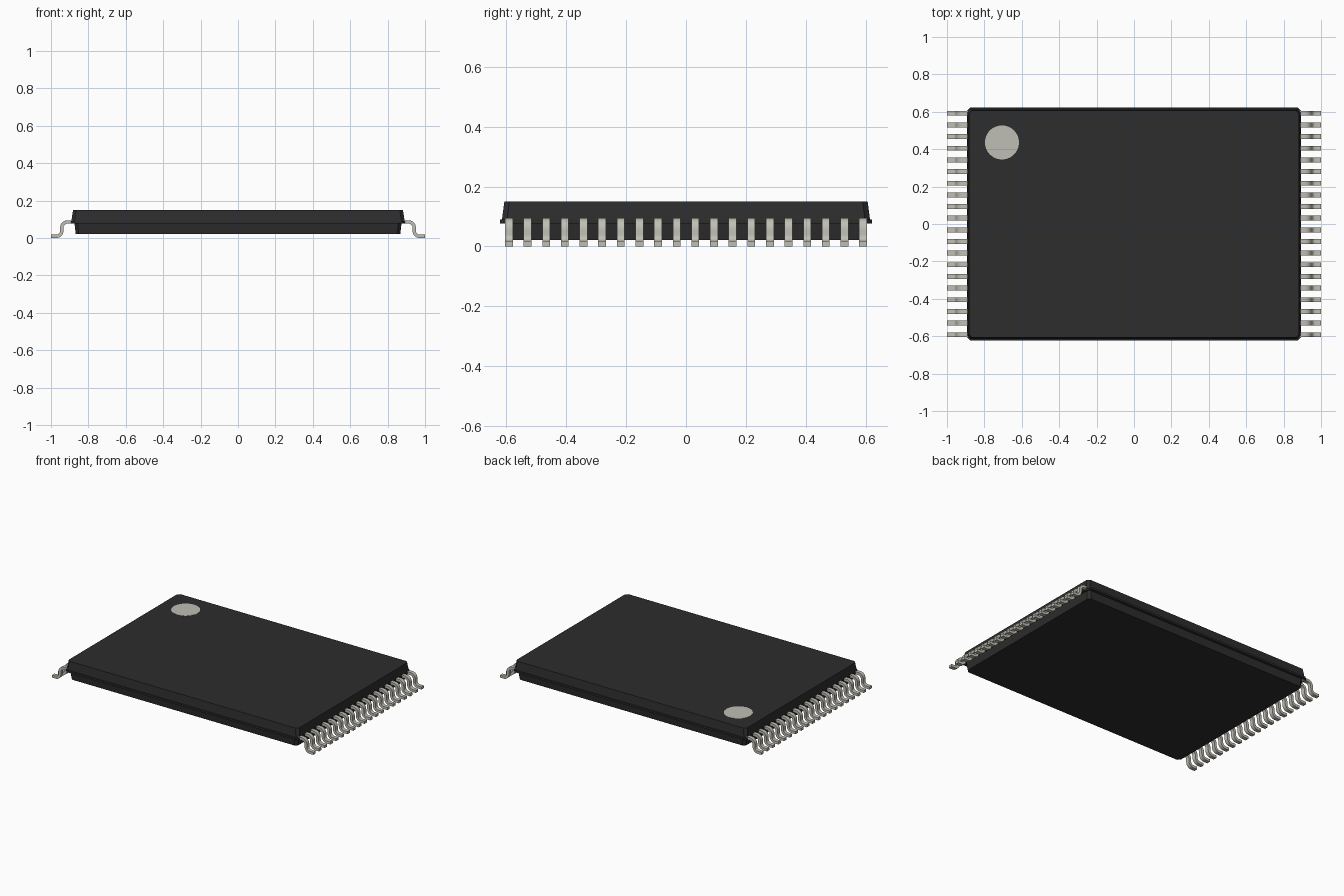
import bpy, bmesh, math

if "Cube" in bpy.data.objects:
    bpy.data.objects.remove(bpy.data.objects["Cube"], do_unlink=True)


def material(name, rgb, metal=0.0):
    m = bpy.data.materials.new(name)
    m.use_nodes = True
    m.diffuse_color = (*rgb, 1)
    m.node_tree.nodes["Principled BSDF"].inputs["Base Color"].default_value = (*rgb, 1)
    return m


black = material("black plastic", (0.026, 0.026, 0.026))
metal = material("pale metal", (0.53, 0.52, 0.46))


def finish(name, bm, mat):
    bmesh.ops.recalc_face_normals(bm, faces=bm.faces)
    me = bpy.data.meshes.new(name)
    bm.to_mesh(me)
    bm.free()
    me.materials.append(mat)
    ob = bpy.data.objects.new(name, me)
    bpy.context.collection.objects.link(ob)
    return ob


# Package body: chamfered rectangles lofted up through the parting-line ledge
def outline(hx, hy, c):
    return [(hx, -hy + c), (hx, hy - c), (hx - c, hy), (-hx + c, hy),
            (-hx, hy - c), (-hx, -hy + c), (-hx + c, -hy), (hx - c, -hy)]


levels = [(0.868, 0.597, 0.022), (0.874, 0.603, 0.077), (0.893, 0.622, 0.077),
          (0.893, 0.622, 0.090), (0.891, 0.615, 0.090), (0.882, 0.607, 0.150)]
bm = bmesh.new()
rings = [[bm.verts.new((x, y, z)) for x, y in outline(hx, hy, 0.017)]
         for hx, hy, z in levels]
for lower, upper in zip(rings, rings[1:]):
    for i in range(8):
        j = (i + 1) % 8
        bm.faces.new((lower[i], lower[j], upper[j], upper[i]))
bm.faces.new(rings[0])
bm.faces.new(rings[-1])
finish("package_body", bm, black)

# First-pin marker: thin disc on the top face
bm = bmesh.new()
bmesh.ops.create_cone(bm, cap_ends=True, segments=48, radius1=0.091,
                      radius2=0.091, depth=0.002)
bmesh.ops.translate(bm, verts=bm.verts, vec=(-0.706, 0.436, 0.150))
finish("pin_marker", bm, metal)

# Gull-wing lead: a strip swept along two opposite quarter bends
COUNT, PITCH, WIDTH, THICK, R, STEPS = 20, 0.0623, 0.026, 0.018, 0.03, 8
path = [(0.86, 0.086, math.pi / 2)]          # x, z, angle of the upper normal
for i in range(STEPS + 1):
    a = math.pi / 2 * (1 - i / STEPS)
    path.append((0.912 + R * math.cos(a), 0.056 + R * math.sin(a), a))
for i in range(STEPS + 1):
    a = math.pi / 2 * i / STEPS
    path.append((0.972 - R * math.cos(a), 0.039 - R * math.sin(a), a))
path.append((1.0, 0.009, math.pi / 2))

bm = bmesh.new()
sections = []
y0 = -PITCH * (COUNT - 1) / 2
for x, z, a in path:
    dx, dz = math.cos(a) * THICK / 2, math.sin(a) * THICK / 2
    sections.append([bm.verts.new((x + s * dx, y0 + t * WIDTH / 2, z + s * dz))
                     for s, t in ((-1, -1), (-1, 1), (1, 1), (1, -1))])
for p, q in zip(sections, sections[1:]):
    for i in range(4):
        j = (i + 1) % 4
        bm.faces.new((p[i], p[j], q[j], q[i]))
bm.faces.new(sections[0])
bm.faces.new(sections[-1])
leads = finish("leads", bm, metal)

bpy.ops.object.select_all(action="DESELECT")
leads.select_set(True)
bpy.context.view_layer.objects.active = leads
bpy.ops.object.shade_smooth_by_angle(angle=math.radians(30))

# Repeat the lead along each end and mirror to the other end
row = leads.modifiers.new("row", "ARRAY")
row.count = COUNT
row.use_relative_offset = False
row.use_constant_offset = True
row.constant_offset_displace = (0, PITCH, 0)
mirror = leads.modifiers.new("both_ends", "MIRROR")
mirror.use_axis = (True, False, False)
mirror.use_mirror_merge = False
